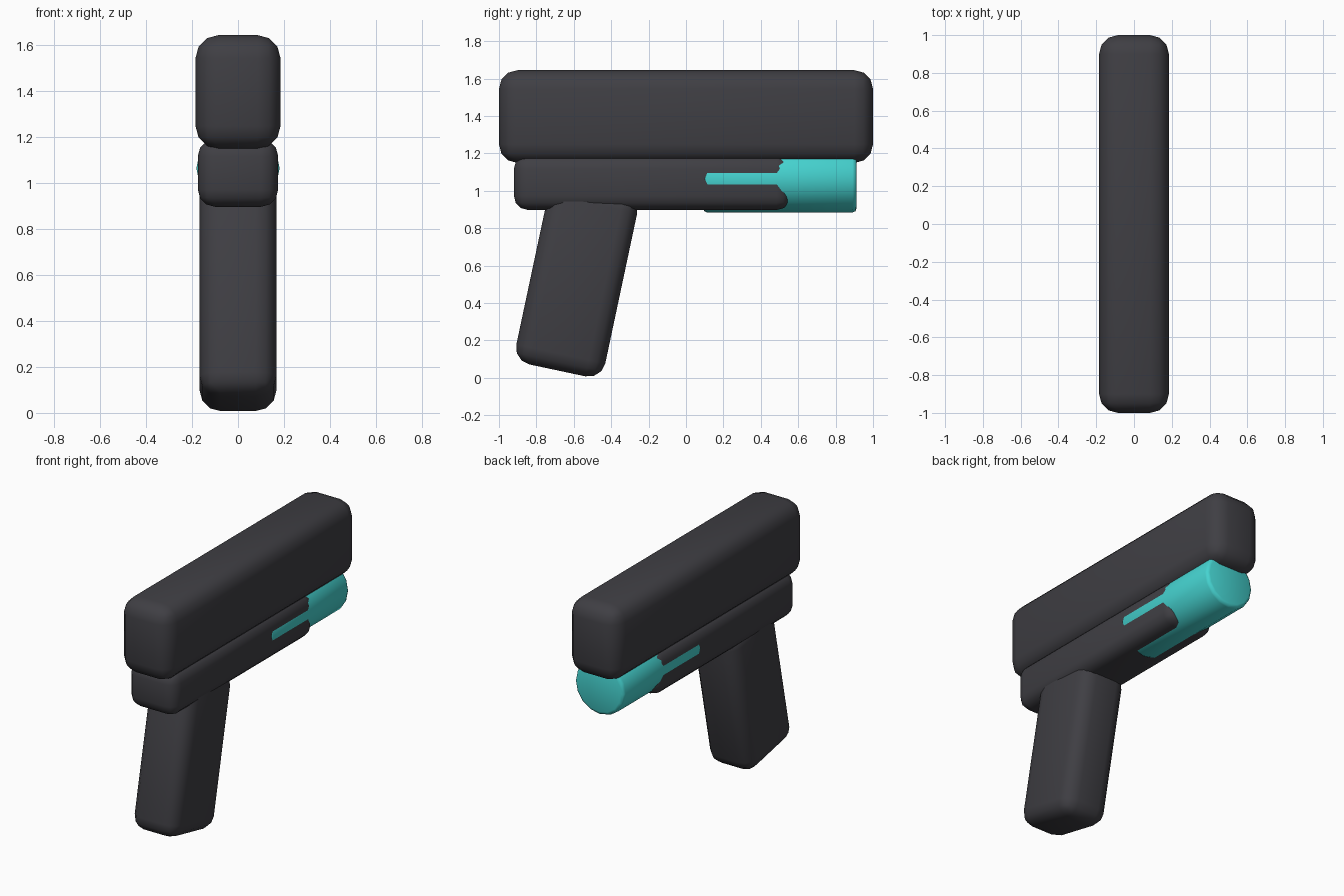
import bpy, math

if "Cube" in bpy.data.objects:
    bpy.data.objects.remove(bpy.data.objects["Cube"])


def material(name, rgb):
    m = bpy.data.materials.new(name)
    m.diffuse_color = (*rgb, 1)
    m.use_nodes = True
    m.node_tree.nodes["Principled BSDF"].inputs["Base Color"].default_value = m.diffuse_color
    return m


charcoal = material("charcoal", (0.05, 0.049, 0.057))
teal = material("teal", (0.06, 0.65, 0.63))


def finish(ob, name, mat, bevel, segments, limit):
    ob.name = name
    ob.data.materials.append(mat)
    bpy.ops.object.transform_apply(location=False, rotation=False, scale=True)
    mod = ob.modifiers.new("round", 'BEVEL')
    mod.width = bevel
    mod.segments = segments
    mod.limit_method = 'ANGLE'
    mod.angle_limit = math.radians(limit)
    bpy.ops.object.modifier_apply(modifier=mod.name)
    bpy.ops.object.shade_smooth()


def rounded_box(name, centre, size, bevel, tilt=0):
    bpy.ops.mesh.primitive_cube_add(size=1, location=centre,
                                    rotation=(math.radians(tilt), 0, 0))
    ob = bpy.context.object
    ob.scale = size
    finish(ob, name, charcoal, bevel, 3, 30)


# Top block, lower frame and slanted grip
rounded_box("slide", (0, 0, 1.397), (0.37, 2.0, 0.496), 0.1)
rounded_box("frame", (0, -0.18, 1.045), (0.35, 1.48, 0.295), 0.075)
rounded_box("grip", (0, -0.584, 0.529), (0.334, 0.486, 1.0), 0.09, -12)

# Teal barrel under the slide, partly sunk in the frame
bpy.ops.mesh.primitive_cylinder_add(vertices=16, radius=0.181, depth=0.82,
                                    location=(0, 0.502, 1.065),
                                    rotation=(math.pi / 2, 0, 0))
finish(bpy.context.object, "barrel", teal, 0.022, 2, 40)
